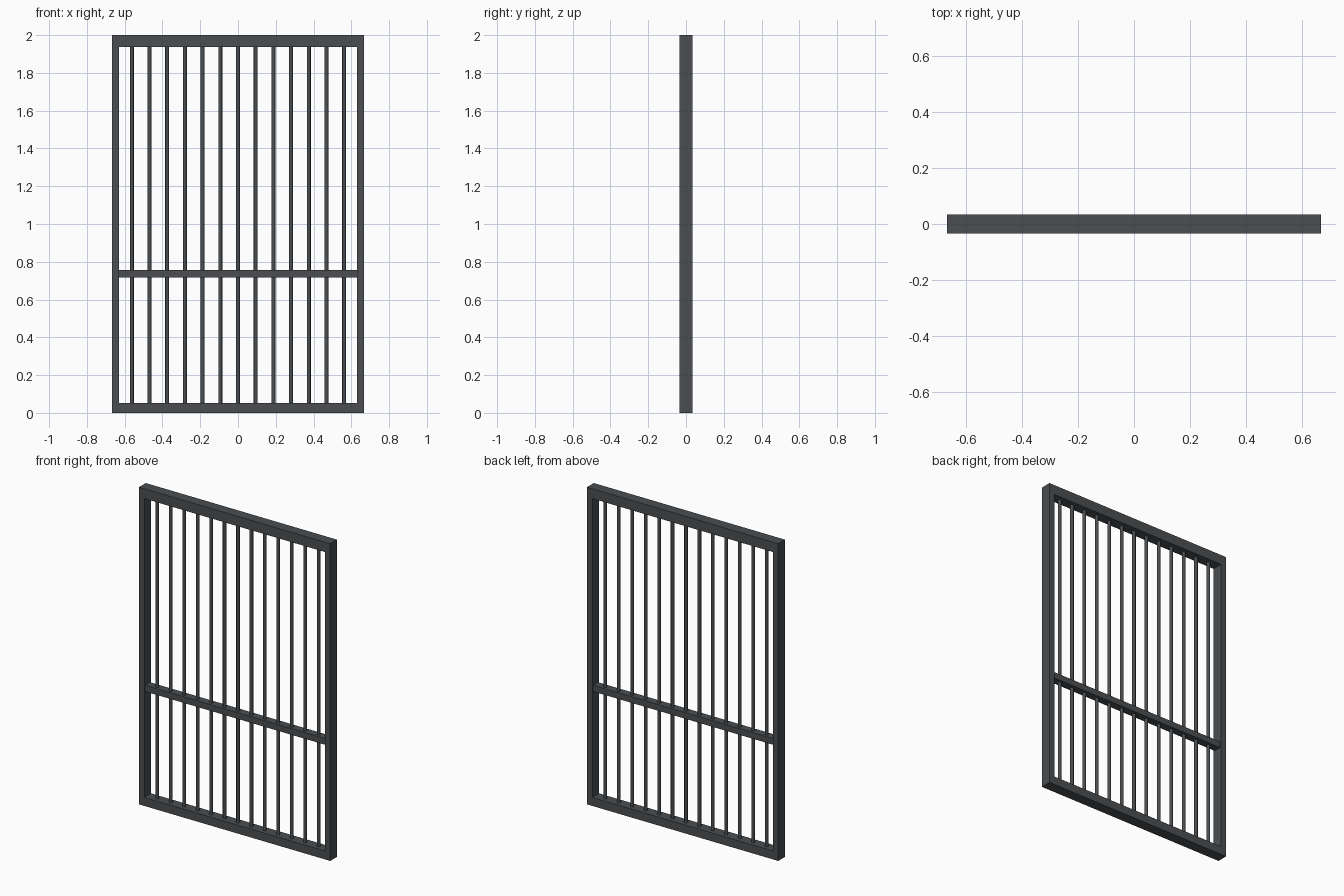
import bpy

if "Cube" in bpy.data.objects:
    bpy.data.objects.remove(bpy.data.objects["Cube"])

steel = bpy.data.materials.new("dark_grey_steel")
steel.diffuse_color = (0.070, 0.076, 0.082, 1)
steel.use_nodes = True
steel.node_tree.nodes["Principled BSDF"].inputs["Base Color"].default_value = steel.diffuse_color

W, D, H = 0.667, 0.034, 2.0      # half width, half depth, height
INNER = 0.63                     # inner edge of the stiles
BOTTOM, TOP = 0.053, 1.938       # inner edges of the rails


def box(name, x0, x1, y, z0, z1):
    bpy.ops.mesh.primitive_cube_add(size=1, location=((x0 + x1) / 2, 0, (z0 + z1) / 2))
    ob = bpy.context.object
    ob.name = name
    ob.scale = (x1 - x0, 2 * y, z1 - z0)
    bpy.ops.object.transform_apply(location=False, rotation=False, scale=True)
    ob.data.materials.append(steel)
    return ob


# outer frame
box("left_stile", -W, -INNER, D, BOTTOM, TOP)
box("right_stile", INNER, W, D, BOTTOM, TOP)
box("bottom_rail", -W, W, D, 0, BOTTOM)
box("top_rail", -W, W, D, TOP, H)

# slightly recessed middle rail
box("middle_rail", -INNER, INNER, 0.025, 0.718, 0.757)

# thirteen evenly spaced round bars
for i in range(13):
    bpy.ops.mesh.primitive_cylinder_add(
        vertices=12, radius=0.0105, depth=TOP - BOTTOM,
        location=((i - 6) * 0.0937, 0, (TOP + BOTTOM) / 2))
    bar = bpy.context.object
    bar.name = f"bar_{i + 1}"
    bar.data.materials.append(steel)
    bpy.ops.object.shade_smooth_by_angle()
